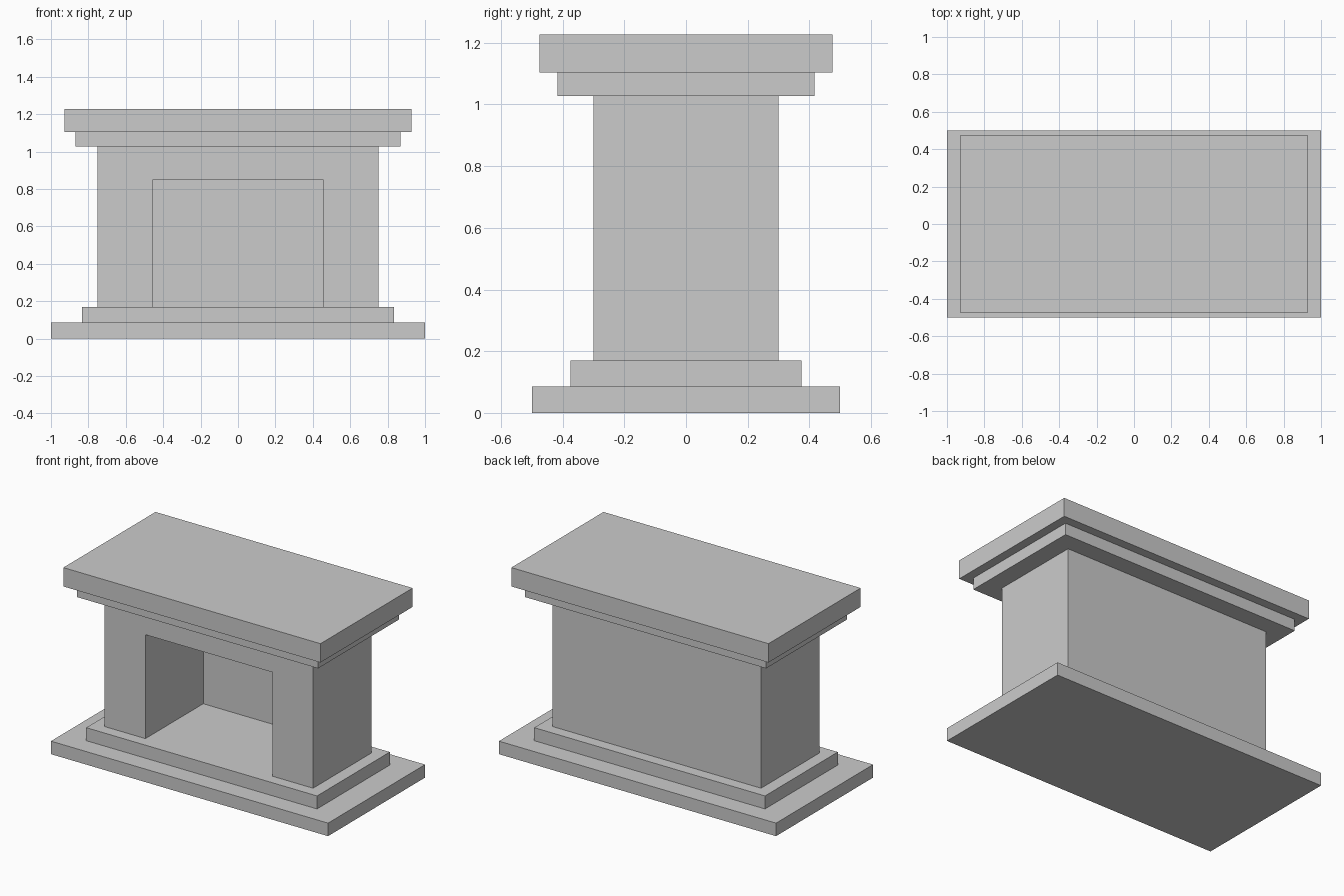
import bpy

if "Cube" in bpy.data.objects:
    bpy.data.objects.remove(bpy.data.objects["Cube"])


def block(name, half_x, half_y, z0, z1, y_shift=0.0):
    """Axis-aligned block centred on x, from z0 to z1."""
    bpy.ops.mesh.primitive_cube_add(size=2, location=(0, y_shift, (z0 + z1) / 2))
    obj = bpy.context.object
    obj.name = name
    obj.scale = (half_x, half_y, (z1 - z0) / 2)
    bpy.ops.object.transform_apply(location=True, rotation=False, scale=True)
    return obj


# Stepped hearth, and the mantel with its moulding
for name, half_x, half_y, z0, z1 in (
    ("hearth_base", 1.0, 0.5, 0.0, 0.085),
    ("hearth_step", 0.833, 0.375, 0.085, 0.17),
    ("mantel_moulding", 0.87, 0.417, 1.028, 1.104),
    ("mantel_shelf", 0.928, 0.475, 1.104, 1.227),
):
    block(name, half_x, half_y, z0, z1)

# Surround with a firebox open at the front; only a thin wall closes the back
surround = block("surround", 0.752, 0.3, 0.17, 1.028)
back_wall = 0.004
cutter = block("firebox_cutter", 0.458, 0.4, 0.07, 0.848, y_shift=-0.1 - back_wall)
cutter.hide_render = True

cut = surround.modifiers.new("firebox", 'BOOLEAN')
cut.operation = 'DIFFERENCE'
cut.solver = 'EXACT'
cut.object = cutter
bpy.context.view_layer.objects.active = surround
bpy.ops.object.modifier_apply(modifier=cut.name)
bpy.data.objects.remove(cutter)
